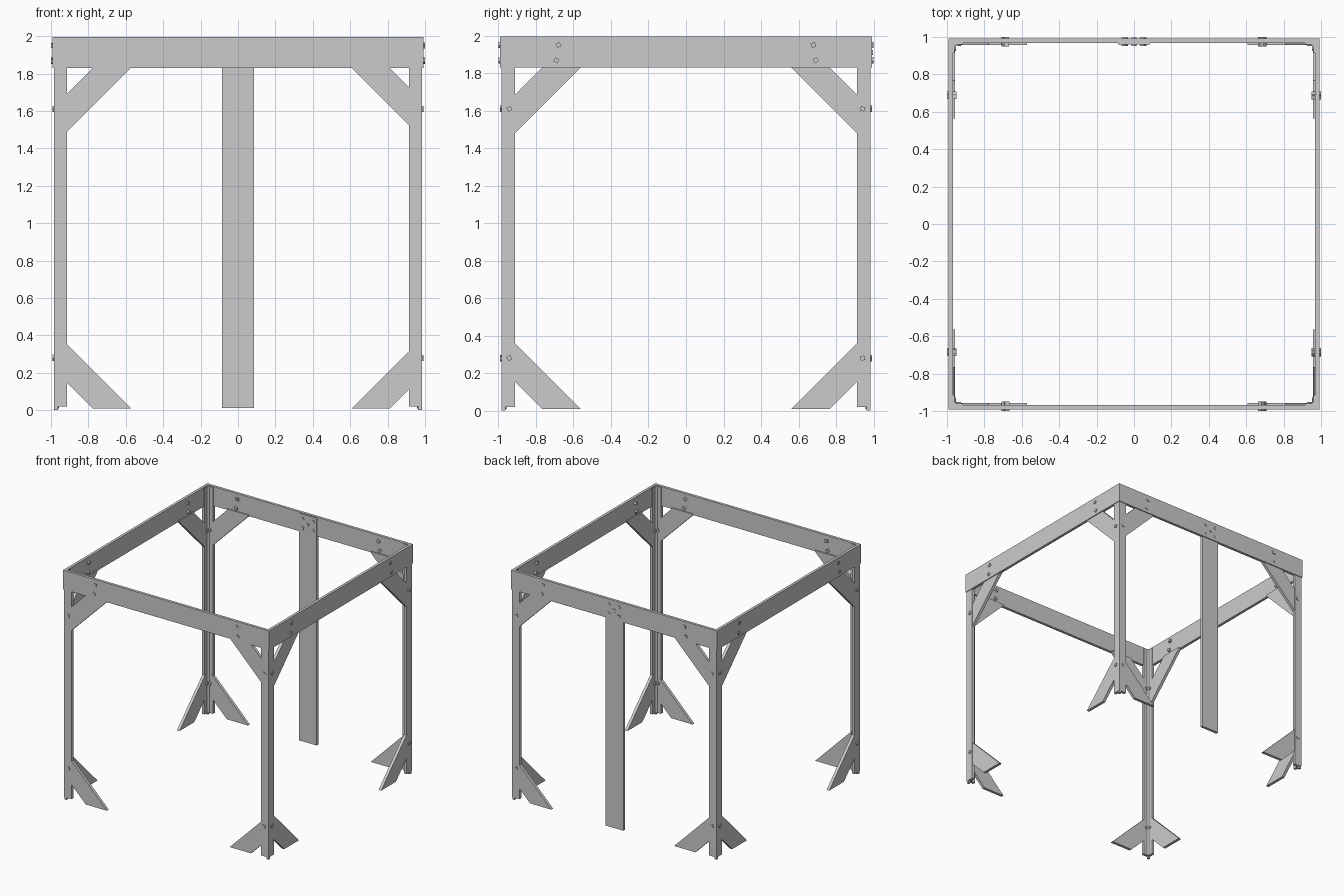
import bpy, bmesh, math, random

if "Cube" in bpy.data.objects:
    bpy.data.objects.remove(bpy.data.objects["Cube"])

random.seed(4)

# side name -> mapping from (along, outward depth, height) to world
SIDES = {
    "front": lambda u, d, z: (u, -d, z),
    "back": lambda u, d, z: (u, d, z),
    "right": lambda u, d, z: (d, u, z),
    "left": lambda u, d, z: (-d, u, z),
}


def loft(name, ring_a, ring_b):
    """Closed solid between two matching rings of points."""
    bm = bmesh.new()
    a = [bm.verts.new(p) for p in ring_a]
    b = [bm.verts.new(p) for p in ring_b]
    n = len(a)
    bm.faces.new(a)
    bm.faces.new(b)
    for i in range(n):
        j = (i + 1) % n
        bm.faces.new((a[i], a[j], b[j], b[i]))
    bmesh.ops.recalc_face_normals(bm, faces=bm.faces)
    mesh = bpy.data.meshes.new(name)
    bm.to_mesh(mesh)
    bm.free()
    ob = bpy.data.objects.new(name, mesh)
    bpy.context.collection.objects.link(ob)
    return ob


def slab(name, side, outline, d0, d1):
    """Board cut to an (along, height) outline, thick from depth d0 to d1."""
    f = SIDES[side]
    return loft(name, [f(u, d0, z) for u, z in outline],
                [f(u, d1, z) for u, z in outline])


def bolt(name, side, u, z, d0=0.950, d1=0.999):
    """Square-headed bolt passing through the boards."""
    t = random.uniform(0, math.pi / 2)
    ring = [(u + 0.017 * math.cos(t + k * math.pi / 2),
             z + 0.017 * math.sin(t + k * math.pi / 2)) for k in range(4)]
    slab(name, side, ring, d0, d1)


# Top beams, mitred at the corners
for side, f in SIDES.items():
    out, inn = 0.991, 0.967
    rings = [[f(s * out, out, 1.829), f(s * out, out, 1.996),
              f(s * inn, inn, 1.996), f(s * inn, inn, 1.829)] for s in (-1, 1)]
    loft(side + "_beam", *rings)

# Corner posts: L-shaped section with a chamfered inner corner, plus a foot pin
o, i, w, c = 0.985, 0.961, 0.913, 0.012
section = [(o, o), (o, w), (i, w), (i, i - c), (i - c, i), (w, i), (w, o)]
foot = [(0.963, 0.963), (0.983, 0.963), (0.983, 0.983), (0.963, 0.983)]
for sx, xn in ((-1, "left"), (1, "right")):
    for sy, yn in ((-1, "front"), (1, "back")):
        for part, ring, z0, z1 in (("post", section, 0.02, 1.99),
                                   ("foot", foot, 0.0, 0.03)):
            loft(f"{yn}_{xn}_{part}",
                 [(sx * x, sy * y, z0) for x, y in ring],
                 [(sx * x, sy * y, z1) for x, y in ring])

# Diagonal braces at the top and bottom of every post, with their bolts
for side in SIDES:
    for s, end in ((-1, "a"), (1, "b")):
        if side in ("front", "back"):
            reach = 0.305 if s > 0 else 0.34
        else:
            reach = 0.35
        gap = reach - 0.205
        e = 0.012      # tuck into post and beam
        for level, z0, sz, ez in (("upper", 1.829, -1, e), ("lower", 0.01, 1, 0.0)):
            outline = [(0.913 - reach, 0), (0.913 + e, reach + e),
                       (0.913 + e, gap + e), (0.913 - gap, 0),
                       (0.913 - gap, -ez), (0.913 - reach, -ez)]
            slab(f"{side}_{level}_brace_{end}", side,
                 [(s * u, z0 + sz * h) for u, h in outline], 0.958, 0.983)
        for z in (1.61, 0.28):
            bolt(f"{side}_post_bolt_{end}", side, s * 0.942, z, 0.952, 0.993)
        for k, z in enumerate((1.95, 1.868)):
            bolt(f"{side}_beam_bolt_{end}", side, s * (0.68 + 0.012 * k), z)

# Centre board at the back, fixed inside the beam with five bolts
slab("back_centre_board", "back",
     [(-0.085, 0.012), (0.085, 0.012), (0.085, 1.99), (-0.085, 1.99)], 0.960, 0.983)
for u, z in ((-0.05, 1.95), (0.05, 1.95), (0, 1.91), (-0.05, 1.87), (0.05, 1.87)):
    bolt("back_board_bolt", "back", u, z, 0.952, 0.996)
